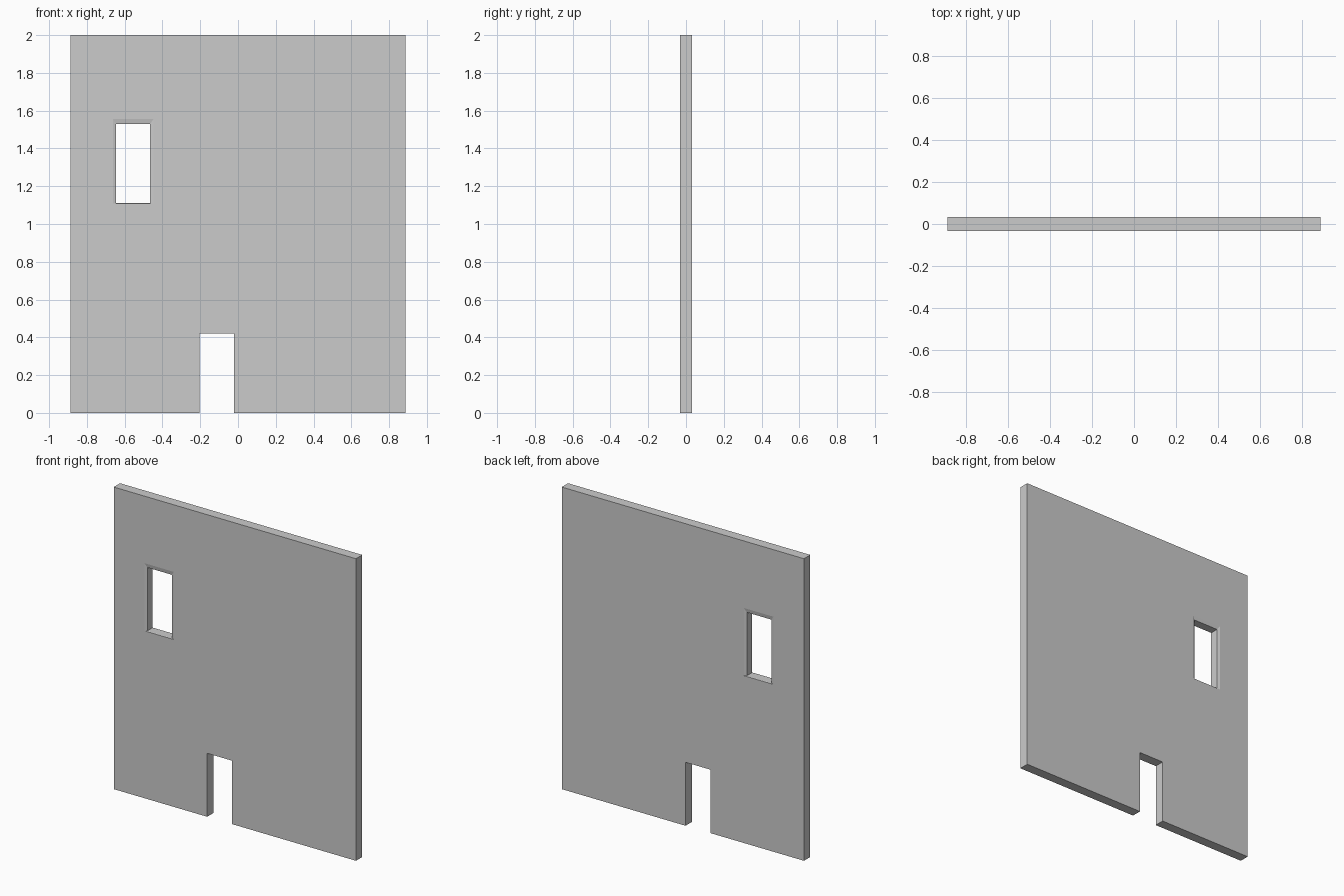
import bpy, bmesh

if "Cube" in bpy.data.objects:
    bpy.data.objects.remove(bpy.data.objects["Cube"])

T = 0.033  # half thickness of the wall


def loft(name, rings):
    """Closed solid through rectangles (y, x0, x1, z0, z1) stacked along y."""
    bm = bmesh.new()
    loops = [[bm.verts.new((x, y, z)) for x, z in
              ((x0, z0), (x1, z0), (x1, z1), (x0, z1))]
             for y, x0, x1, z0, z1 in rings]
    bm.faces.new(loops[0])
    bm.faces.new(loops[-1][::-1])
    for a, b in zip(loops, loops[1:]):
        for i in range(4):
            j = (i + 1) % 4
            bm.faces.new((a[i], a[j], b[j], b[i]))
    bmesh.ops.recalc_face_normals(bm, faces=bm.faces)
    me = bpy.data.meshes.new(name)
    bm.to_mesh(me)
    bm.free()
    ob = bpy.data.objects.new(name, me)
    bpy.context.collection.objects.link(ob)
    return ob


# Wall panel
wall = loft("wall", [(y, -0.887, 0.887, 0, 2) for y in (-T, T)])

# Doorway, open at the floor
door = loft("doorway_cutter", [(y, -0.203, -0.02, -0.1, 0.42) for y in (-0.1, 0.1)])

# Window opening with a shallow flared rim on both faces
inner = (-0.645, -0.465, 1.11, 1.53)
outer = (-0.663, -0.447, 1.108, 1.556)
window = loft("window_cutter", [
    (-0.1, *outer), (-T, *outer), (-T + 0.005, *inner),
    (T - 0.005, *inner), (T, *outer), (0.1, *outer)])

# Cut the openings
bpy.context.view_layer.objects.active = wall
wall.select_set(True)
for cutter in (door, window):
    mod = wall.modifiers.new(cutter.name, 'BOOLEAN')
    mod.operation = 'DIFFERENCE'
    mod.solver = 'EXACT'
    mod.object = cutter
    bpy.ops.object.modifier_apply(modifier=mod.name)
for cutter in (door, window):
    bpy.data.objects.remove(cutter)
